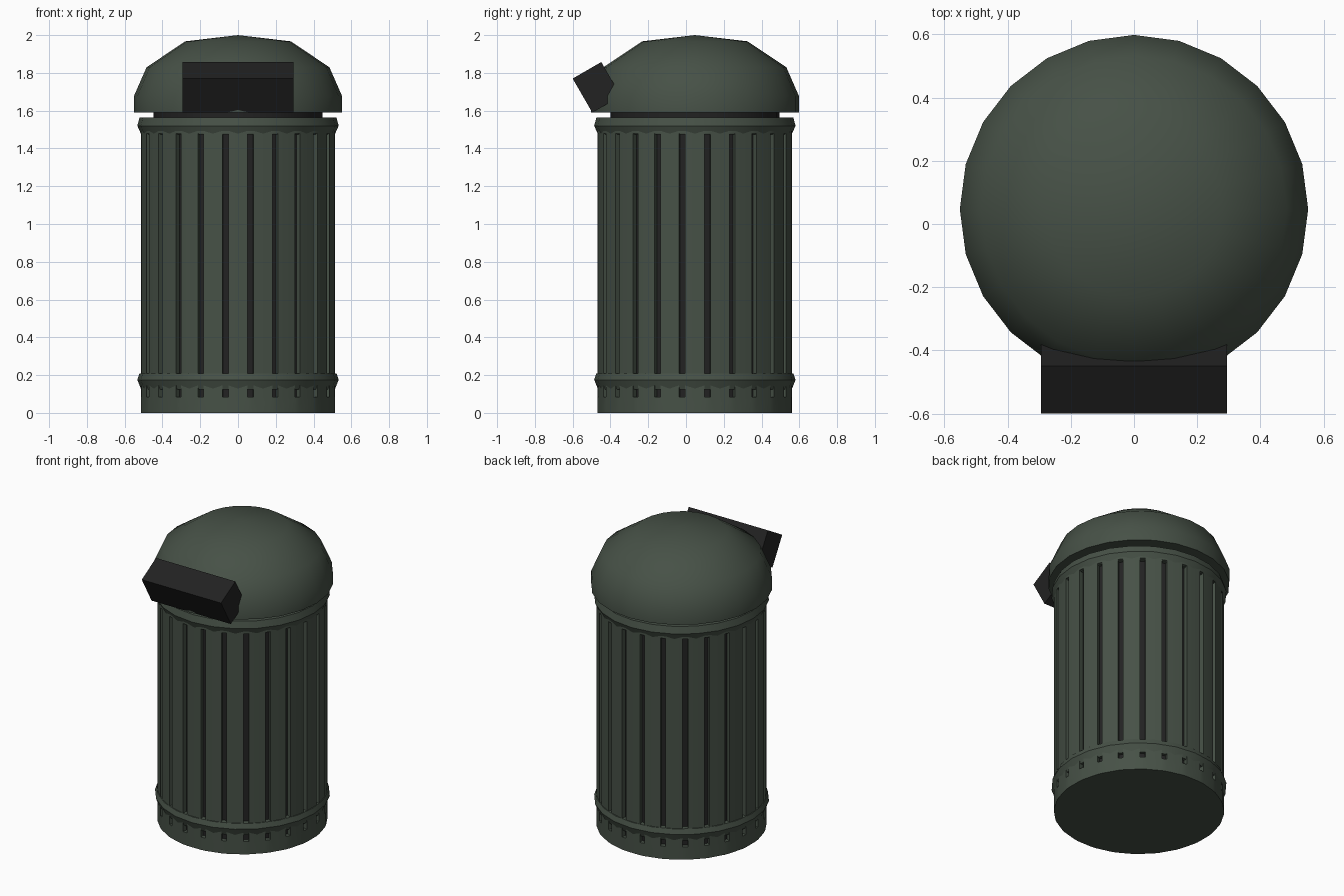
import bpy, bmesh, math
from mathutils import Matrix, Vector

if "Cube" in bpy.data.objects:
    bpy.data.objects.remove(bpy.data.objects["Cube"])

CY = 0.047          # y of the can's axis
N = 24              # sides / number of slots


def material(name, rgb):
    m = bpy.data.materials.new(name)
    m.diffuse_color = (*rgb, 1)
    m.use_nodes = True
    m.node_tree.nodes["Principled BSDF"].inputs["Base Color"].default_value = m.diffuse_color
    return m


GREEN = material("dark_green", (0.062, 0.082, 0.062))
BLACK = material("near_black", (0.016, 0.016, 0.016))


def finish(name, bm, mats, smooth=None):
    me = bpy.data.meshes.new(name)
    bm.to_mesh(me)
    bm.free()
    ob = bpy.data.objects.new(name, me)
    bpy.context.collection.objects.link(ob)
    for m in mats:
        me.materials.append(m)
    if smooth:
        bpy.ops.object.select_all(action='DESELECT')
        ob.select_set(True)
        bpy.context.view_layer.objects.active = ob
        bpy.ops.object.shade_smooth_by_angle(angle=math.radians(smooth))
    return ob


def lathe(profile, angles, closed=False):
    """Spin (radius, z) points round the axis; open profiles get end caps."""
    bm = bmesh.new()
    rings = []
    for r, z in profile:
        if r == 0:
            rings.append([bm.verts.new((0, CY, z))] * len(angles))
        else:
            rings.append([bm.verts.new((r * math.sin(a), CY - r * math.cos(a), z))
                          for a in angles])
    pairs = list(zip(rings, rings[1:]))
    if closed:
        pairs.append((rings[-1], rings[0]))
    n = len(angles)
    for lo, hi in pairs:
        for i in range(n):
            j = (i + 1) % n
            vs = list(dict.fromkeys((lo[i], lo[j], hi[j], hi[i])))
            bm.faces.new(vs)
    if not closed:
        for ring in (rings[0], rings[-1]):
            if ring[0] is not ring[1]:
                bm.faces.new(ring)
    bmesh.ops.recalc_face_normals(bm, faces=bm.faces)
    return bm


even = [math.tau * i / N for i in range(N)]

# Body: wide panels with narrow strips between, strips pushed in as slots
half = math.asin(0.016 / 0.517)
uneven = []
for i in range(N):
    mid = math.tau * (i + 0.5) / N
    uneven += [mid - half, mid + half]
body = lathe([(0.517, 0), (0.517, 0.085), (0.517, 1.48), (0.517, 1.56)], uneven)
strips = [f for f in body.faces
          if len(f.verts) == 4 and f.calc_area() < 0.06
          and 0.7 < f.calc_center_median().z < 0.85]
for f in bmesh.ops.extrude_discrete_faces(body, faces=strips)["faces"]:
    push = f.normal * -0.03
    for v in f.verts:
        v.co += push
    f.material_index = 1
finish("body", body, [GREEN, BLACK], 20)

# Raised bands at the top and bottom of the body
finish("top_rim", lathe([(0.44, 1.565), (0.521, 1.565), (0.533, 1.52),
                         (0.513, 1.475), (0.48, 1.475)], even, True), [GREEN], 30)
finish("bottom_band", lathe([(0.48, 0.21), (0.522, 0.208), (0.533, 0.175),
                             (0.513, 0.125), (0.48, 0.125)], even, True), [GREEN], 30)

# Neck between body and lid
finish("neck", lathe([(0.447, 1.55), (0.447, 1.61)], even), [BLACK], 30)

# Domed lid
finish("lid", lathe([(0.551, 1.59), (0.551, 1.677), (0.484, 1.83),
                     (0.279, 1.967), (0, 2.0)], even), [GREEN], 50)

# Tilted box for the opening, on the front of the lid
u = Vector((0, math.cos(math.radians(30)), 0.5))
v = Vector((0, 0.5, -math.cos(math.radians(30))))
centre = Vector((0, -0.6, 1.77)) + u * 0.0875 + v * 0.104
bm = bmesh.new()
bmesh.ops.create_cube(bm, size=1, matrix=Matrix.Translation(centre)
                      @ Matrix.Rotation(math.radians(30), 4, 'X')
                      @ Matrix.Diagonal((0.588, 0.175, 0.208, 1)))
finish("opening_box", bm, [BLACK])
